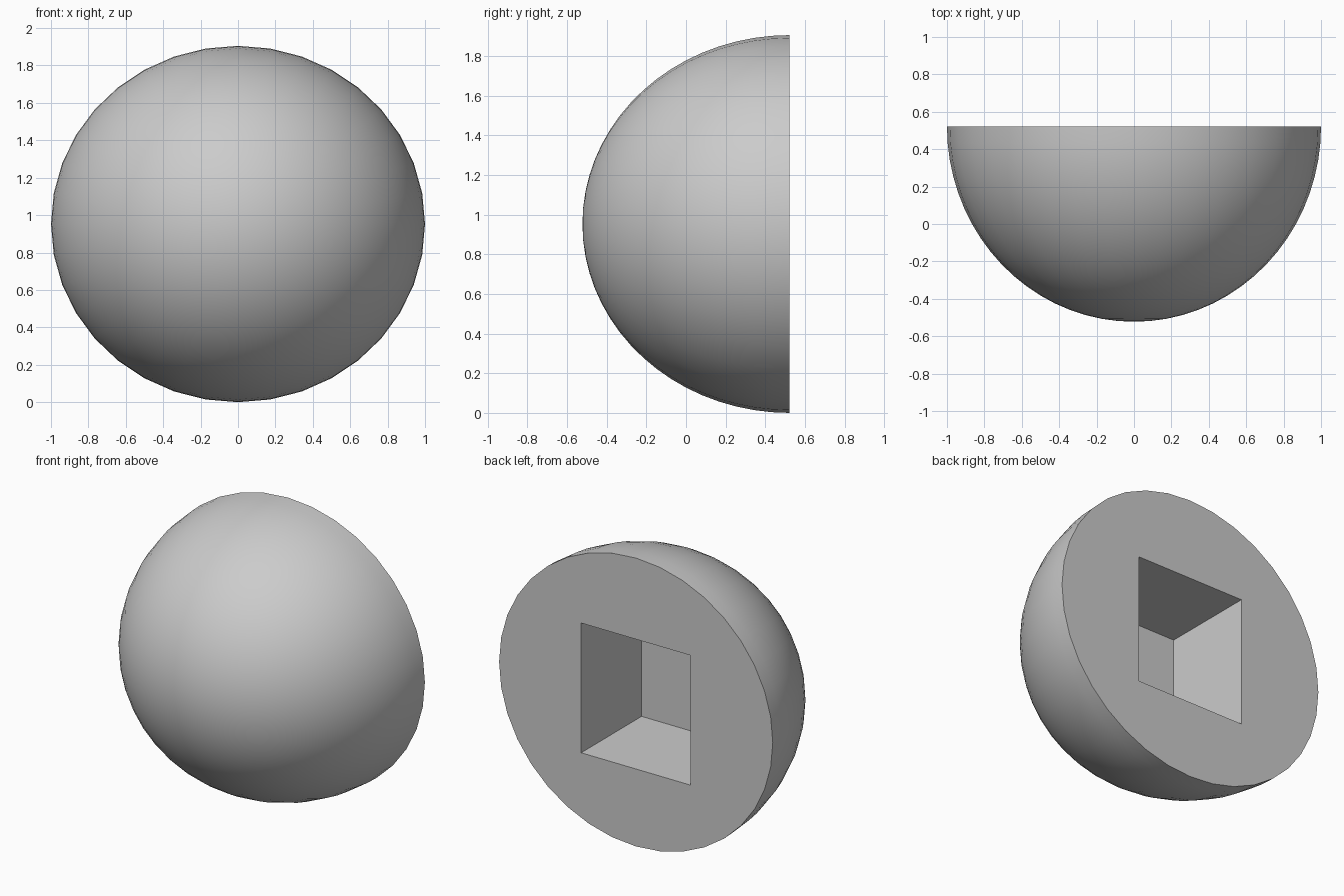
import bpy
import bmesh
from math import sin, cos, pi, radians
from mathutils import Matrix, Vector

old = bpy.data.objects.get("Cube")
if old:
    bpy.data.objects.remove(old, do_unlink=True)

SEGMENTS, RINGS = 36, 18
RX, RY, RZ = 1.0, 1.045, 0.9525
BACK = RY / 2

# One flat grey for the whole part
grey = bpy.data.materials.new("plain grey")
grey.use_nodes = True
colour = (0.6, 0.6, 0.6, 1)
grey.diffuse_color = colour
grey.node_tree.nodes["Principled BSDF"].inputs["Base Color"].default_value = colour


def make_object(name, bm):
    bmesh.ops.recalc_face_normals(bm, faces=bm.faces)
    mesh = bpy.data.meshes.new(name)
    bm.to_mesh(mesh)
    bm.free()
    mesh.materials.append(grey)
    obj = bpy.data.objects.new(name, mesh)
    bpy.context.collection.objects.link(obj)
    return obj


# Half ellipsoid: rings from the flat back to the front pole
bm = bmesh.new()
rings = []
for i in range(RINGS):
    t = pi / 2 * i / RINGS
    rings.append([bm.verts.new((RX * cos(t) * sin(a), BACK - RY * sin(t), RZ + RZ * cos(t) * cos(a)))
                  for a in (2 * pi * k / SEGMENTS for k in range(SEGMENTS))])
pole = bm.verts.new((0, BACK - RY, RZ))
for k in range(SEGMENTS):
    n = (k + 1) % SEGMENTS
    for lower, upper in zip(rings, rings[1:]):
        bm.faces.new((lower[k], lower[n], upper[n], upper[k]))
    bm.faces.new((rings[-1][k], rings[-1][n], pole))
bm.faces.new(rings[0])
dome = make_object("dome", bm)

# Box that cuts the rectangular socket into the back
DEPTH, OVERSHOOT = 0.63, 0.2
bm = bmesh.new()
size = Vector((0.8, DEPTH + OVERSHOOT, 0.857))
centre = Vector((0, BACK + (OVERSHOOT - DEPTH) / 2, 0.94))
bmesh.ops.create_cube(bm, size=1, matrix=Matrix.Translation(centre) @ Matrix.Diagonal(size).to_4x4())
cutter = make_object("socket_cutter", bm)
cutter.hide_render = True
cutter.hide_set(True)

# Smooth dome with crisp rim and socket edges
bpy.ops.object.select_all(action="DESELECT")
dome.select_set(True)
bpy.context.view_layer.objects.active = dome
socket = dome.modifiers.new("socket", "BOOLEAN")
socket.operation = "DIFFERENCE"
socket.solver = "EXACT"
socket.object = cutter
bpy.ops.object.modifier_apply(modifier=socket.name)
bpy.data.objects.remove(cutter, do_unlink=True)
bpy.ops.object.shade_smooth_by_angle(angle=radians(30))
